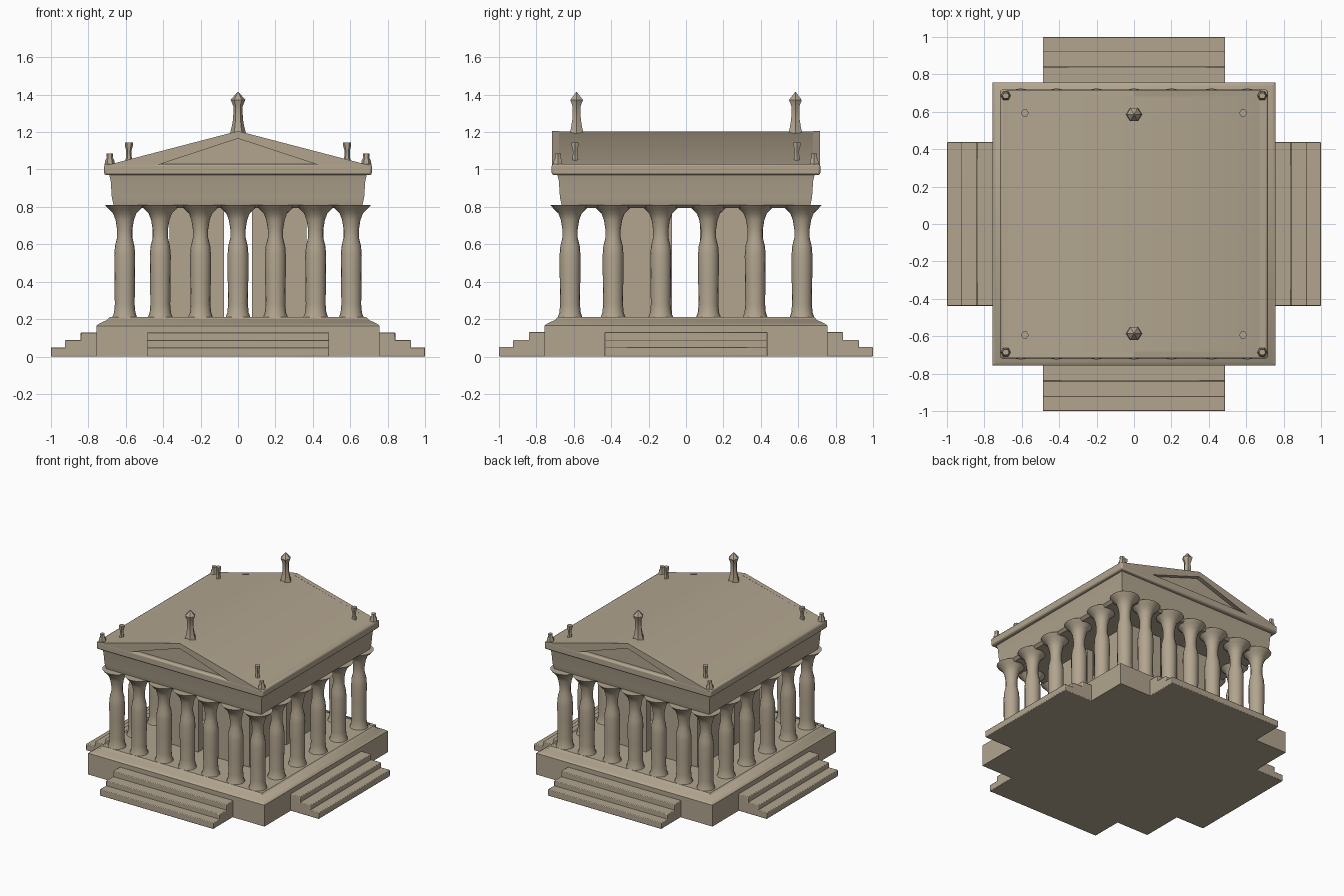
import bpy, bmesh, math
from mathutils import Vector

if "Cube" in bpy.data.objects:
    bpy.data.objects.remove(bpy.data.objects["Cube"])

stone = bpy.data.materials.new("warm_stone")
stone.diffuse_color = (0.445, 0.376, 0.275, 1)
stone.use_nodes = True
stone.node_tree.nodes["Principled BSDF"].inputs["Base Color"].default_value = stone.diffuse_color


def finish(name, bm, bevel=0.0, smooth=True):
    bmesh.ops.recalc_face_normals(bm, faces=bm.faces)
    me = bpy.data.meshes.new(name)
    bm.to_mesh(me)
    bm.free()
    ob = bpy.data.objects.new(name, me)
    bpy.context.collection.objects.link(ob)
    me.materials.append(stone)
    if bevel:
        m = ob.modifiers.new("soft_edges", "BEVEL")
        m.width, m.segments = bevel, 2
    if smooth:
        bpy.ops.object.select_all(action="DESELECT")
        ob.select_set(True)
        bpy.context.view_layer.objects.active = ob
        bpy.ops.object.shade_smooth_by_angle(angle=math.radians(35))
    return ob


def box(name, x0, x1, y0, y1, z0, z1, bevel=0.0):
    bm = bmesh.new()
    bmesh.ops.create_cube(bm, size=1)
    for v in bm.verts:
        v.co = ((x0 + x1) / 2 + v.co.x * (x1 - x0), (y0 + y1) / 2 + v.co.y * (y1 - y0),
                (z0 + z1) / 2 + v.co.z * (z1 - z0))
    return finish(name, bm, bevel)


def square_stack(name, profile):
    """Square tiers lofted through (half width, height) pairs."""
    bm = bmesh.new()
    rings = [[bm.verts.new((sx * w, sy * w, z)) for sx, sy in ((-1, -1), (1, -1), (1, 1), (-1, 1))]
             for w, z in profile]
    for a, b in zip(rings, rings[1:]):
        for i in range(4):
            bm.faces.new((a[i], a[(i + 1) % 4], b[(i + 1) % 4], b[i]))
    bm.faces.new(rings[0])
    bm.faces.new(rings[-1])
    return finish(name, bm)


def lathe(name, profile, x, y, sides):
    """Turned part from (radius, height) pairs."""
    bm = bmesh.new()
    rings = [[bm.verts.new((x + r * math.cos(2 * math.pi * i / sides),
                            y + r * math.sin(2 * math.pi * i / sides), z)) for i in range(sides)]
             for r, z in profile]
    for a, b in zip(rings, rings[1:]):
        for i in range(sides):
            bm.faces.new((a[i], a[(i + 1) % sides], b[(i + 1) % sides], b[i]))
    bm.faces.new(rings[0])
    bm.faces.new(rings[-1])
    return finish(name, bm)


def prism(name, pts, y0, y1, bevel=0.0):
    """Outline in x and z, extruded along y."""
    bm = bmesh.new()
    f = bm.faces.new([bm.verts.new((x, y0, z)) for x, z in pts])
    g = bmesh.ops.extrude_face_region(bm, geom=[f])["geom"]
    bmesh.ops.translate(bm, vec=Vector((0, y1 - y0, 0)),
                        verts=[e for e in g if isinstance(e, bmesh.types.BMVert)])
    return finish(name, bm, bevel)


# Platform with sloping shoulder, and crossing stairs on all four sides
square_stack("platform", [(0.757, 0), (0.757, 0.165), (0.735, 0.18), (0.70, 0.195), (0.685, 0.212)])
for i, (reach, top) in enumerate(((1.0, 0.05), (0.925, 0.088), (0.84, 0.13))):
    box(f"front_back_step_{i}", -0.487, 0.487, -reach, reach, 0, top, 0.005)
    box(f"side_step_{i}", -reach, reach, -0.437, 0.437, 0, top, 0.005)

# Colonnade of waisted columns with flared heads
column = [(0.068, 0.205), (0.057, 0.235), (0.053, 0.28), (0.055, 0.42), (0.056, 0.54), (0.052, 0.59),
          (0.041, 0.635), (0.041, 0.68), (0.049, 0.73), (0.062, 0.765), (0.085, 0.787), (0.105, 0.81)]
spots = [(x, y) for x in (-0.605, -0.415, -0.2, 0, 0.2, 0.415, 0.605) for y in (-0.62, 0.62)]
spots += [(x, y) for x in (-0.605, 0.605) for y in (-0.39, -0.135, 0.12, 0.37)]
for i, (x, y) in enumerate(spots):
    lathe(f"column_{i}", column, x, y, 16)

# Inner chamber: four L-shaped corners leave a doorway on each side
for sx in (-1, 1):
    for sy in (-1, 1):
        pts = [(0.075, 0.38), (0.365, 0.38), (0.365, 0.075), (0.315, 0.075), (0.315, 0.33), (0.075, 0.33)]
        bm = bmesh.new()
        f = bm.faces.new([bm.verts.new((sx * x, sy * y, 0.2)) for x, y in pts])
        g = bmesh.ops.extrude_face_region(bm, geom=[f])["geom"]
        bmesh.ops.translate(bm, vec=Vector((0, 0, 0.61)),
                            verts=[e for e in g if isinstance(e, bmesh.types.BMVert)])
        finish("chamber_wall", bm)

# Entablature and cornice
square_stack("entablature", [(0.645, 0.793), (0.665, 0.81), (0.674, 0.85), (0.68, 0.94), (0.69, 0.98)])
box("cornice", -0.715, 0.715, -0.718, 0.718, 0.97, 1.03, 0.012)

# Roof body, with a raised rim around each recessed gable
prism("roof", [(-0.71, 1.02), (0.71, 1.02), (0, 1.204)], -0.685, 0.685)
for sy in (-1, 1):
    for sx in (-1, 1):
        prism("gable_rim", [(sx * 0.71, 1.02), (sx * 0.44, 1.02), (0, 1.165), (0, 1.205)],
              sy * 0.68, sy * 0.717)

# Ridge finials, eave finials and small corner ornaments
for sy in (-1, 1):
    lathe("ridge_finial", [(0.045, 1.185), (0.034, 1.225), (0.026, 1.27), (0.024, 1.335), (0.039, 1.372),
                           (0.003, 1.413)], 0, sy * 0.585, 6)
    for sx in (-1, 1):
        lathe("eave_finial", [(0.02, 1.03), (0.014, 1.08), (0.014, 1.10), (0.021, 1.125), (0.021, 1.143)],
              sx * 0.583, sy * 0.593, 6)
        lathe("corner_ornament", [(0.028, 1.01), (0.026, 1.045), (0.016, 1.065), (0.018, 1.085)],
              sx * 0.685, sy * 0.685, 6)
